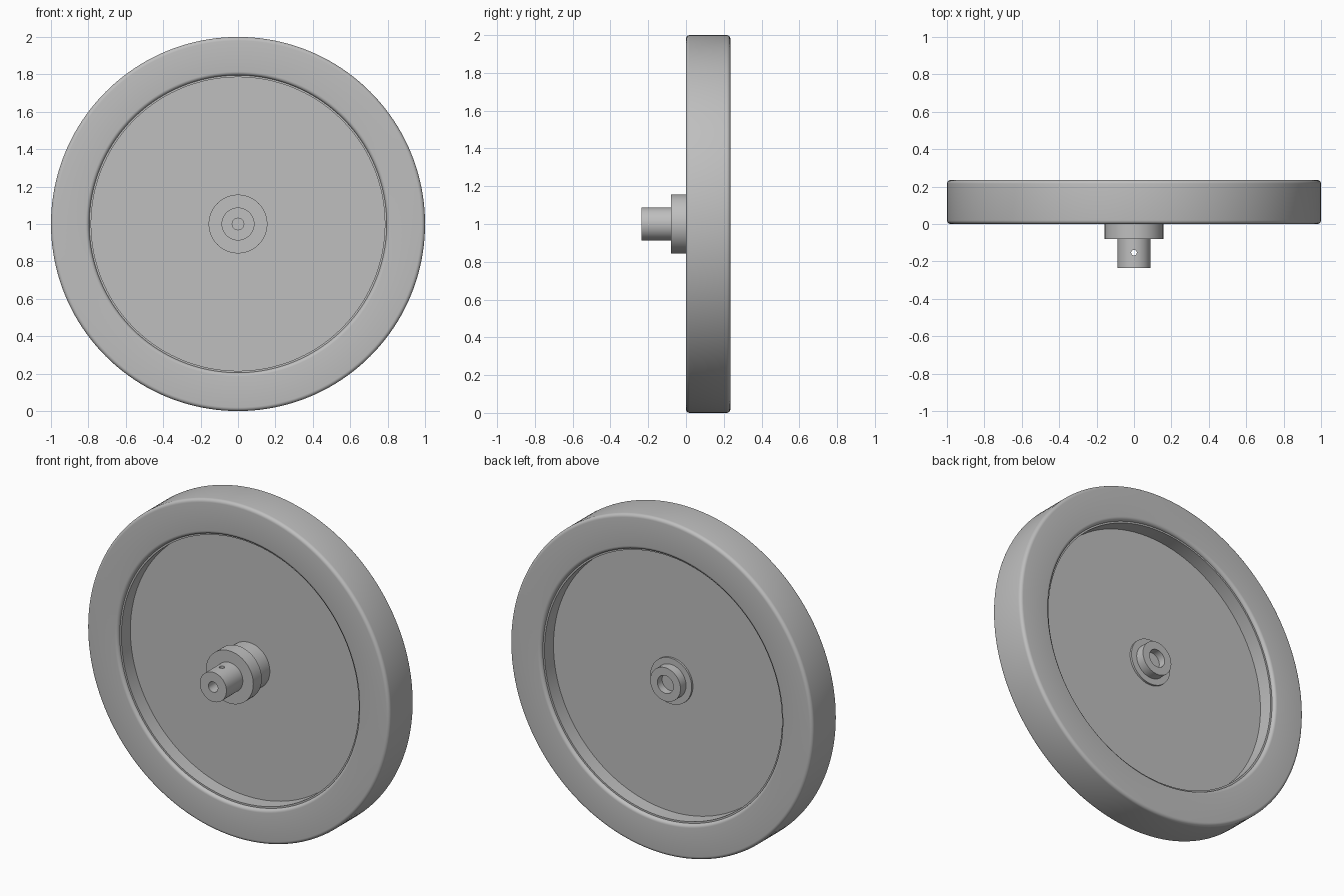
import bpy
import bmesh
from math import cos, sin, pi, radians
from mathutils import Vector

if "Cube" in bpy.data.objects:
    bpy.data.objects.remove(bpy.data.objects["Cube"], do_unlink=True)

AXLE = Vector((0, 0, 1))
DEPTH = 0.235

grey = bpy.data.materials.new("plain grey")
grey.use_nodes = True
colour = (0.52, 0.52, 0.52, 1)
grey.diffuse_color = colour
grey.node_tree.nodes["Principled BSDF"].inputs["Base Color"].default_value = colour


def fillet(r, y, size, start):
    """Quarter-round corner about (r, y), starting at the given angle."""
    return [(r + size * cos(start + i * pi / 12), y + size * sin(start + i * pi / 12))
            for i in range(7)]


def revolve(name, profile, closed, steps):
    """Turn a (radius, y) profile around the axle."""
    bm = bmesh.new()
    verts = [bm.verts.new((r, y, 1)) for r, y in profile]
    pairs = list(zip(verts, verts[1:]))
    if closed:
        pairs.append((verts[-1], verts[0]))
    edges = [bm.edges.new(p) for p in pairs]
    bmesh.ops.spin(bm, geom=verts + edges, cent=AXLE, axis=(0, 1, 0),
                   angle=2 * pi, steps=steps, use_duplicate=False)
    bmesh.ops.remove_doubles(bm, verts=bm.verts, dist=0.00005)
    bmesh.ops.recalc_face_normals(bm, faces=bm.faces)
    mesh = bpy.data.meshes.new(name)
    bm.to_mesh(mesh)
    bm.free()
    mesh.materials.append(grey)
    obj = bpy.data.objects.new(name, mesh)
    bpy.context.collection.objects.link(obj)
    return obj


# Tyre: rounded on all four edges
f = 0.02
tyre = revolve("tyre",
               fillet(1 - f, DEPTH - f, f, 0)
               + fillet(0.795 + f, DEPTH - f, f, pi / 2)
               + fillet(0.795 + f, f, f, pi)
               + fillet(1 - f, f, f, 1.5 * pi), True, 160)

# Wheel disc: thin web with a band inside the tyre
wheel_disc = revolve("wheel_disc", [
    (0.1, 0.105), (0.785, 0.105), (0.785, 0.02), (0.797, 0.02),
    (0.797, DEPTH - 0.02), (0.785, DEPTH - 0.02), (0.785, 0.13), (0.1, 0.13)], True, 160)

# Hub: shaft with blind bore, flange, sleeve, back collar and bearing recess
hub = revolve("hub", [
    (0, -0.1), (0.031, -0.1), (0.031, -DEPTH), (0.088, -DEPTH),
    (0.088, -0.08), (0.157, -0.08), (0.157, 0), (0.137, 0),
    (0.137, 0.142), (0.1, 0.142), (0.1, 0.195), (0.053, 0.195),
    (0.053, 0.15), (0, 0.15)], False, 64)

# Cross pin hole drilled through the shaft
bpy.ops.mesh.primitive_cylinder_add(vertices=24, radius=0.015, depth=0.4,
                                    location=(0, -0.153, 1))
drill = bpy.context.object
drill.name = "pin_hole_cutter"
drill.hide_render = True
cut = hub.modifiers.new("pin hole", 'BOOLEAN')
cut.operation = 'DIFFERENCE'
cut.solver = 'EXACT'
cut.object = drill
bpy.context.view_layer.objects.active = hub
bpy.ops.object.modifier_apply(modifier=cut.name)
bpy.data.objects.remove(drill, do_unlink=True)

# Smooth round surfaces, sharp corners
bpy.ops.object.select_all(action='DESELECT')
for part in (tyre, wheel_disc, hub):
    part.select_set(True)
bpy.context.view_layer.objects.active = hub
bpy.ops.object.shade_smooth_by_angle(angle=radians(30))
